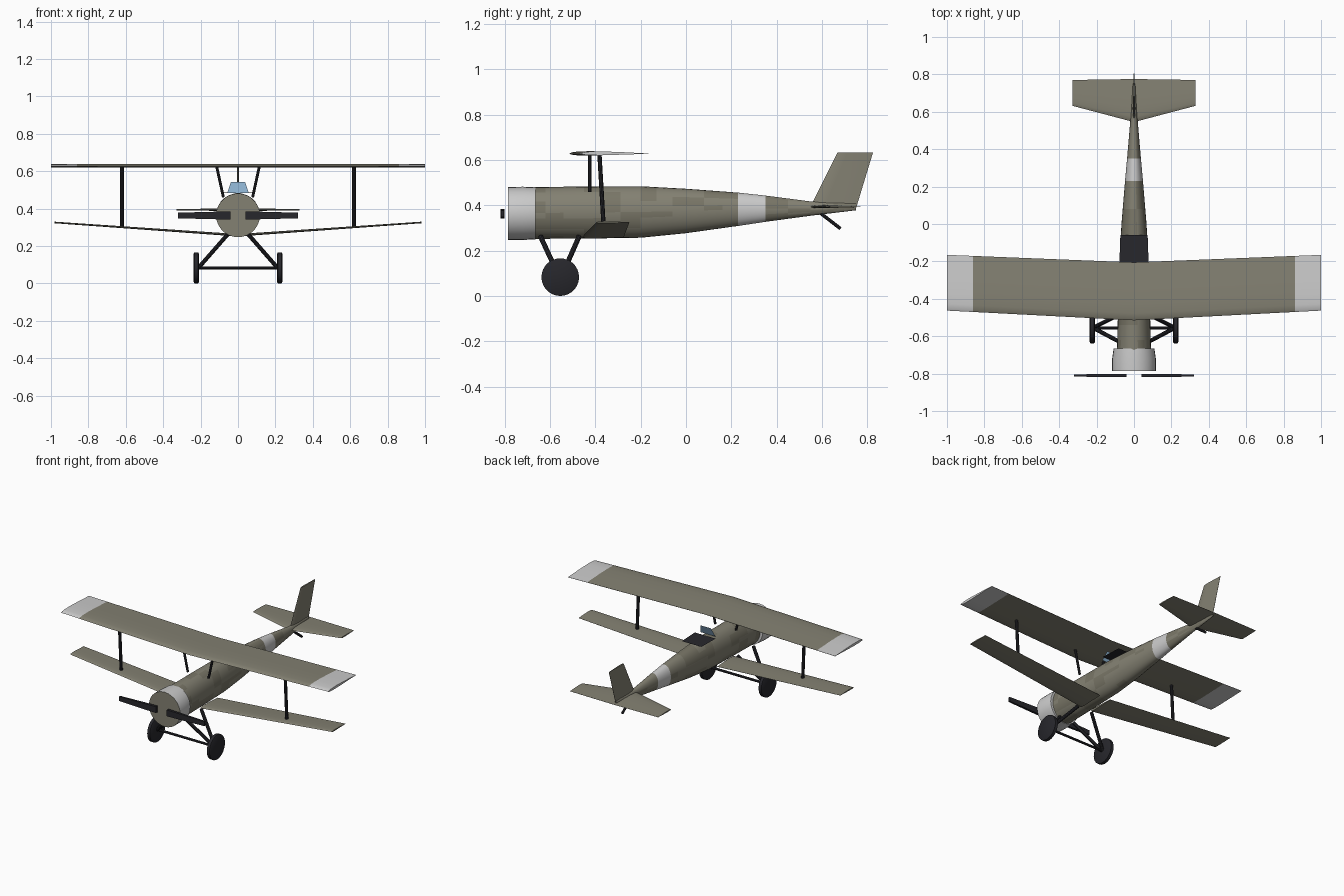
import bpy, math, random
from mathutils import Vector

if "Cube" in bpy.data.objects:
    bpy.data.objects.remove(bpy.data.objects["Cube"])

random.seed(4)


def mat(name, r, g, b):
    m = bpy.data.materials.new(name)
    m.diffuse_color = (r, g, b, 1)
    m.use_nodes = True
    m.node_tree.nodes["Principled BSDF"].inputs["Base Color"].default_value = m.diffuse_color
    return m


OLIVE = mat("olive", 0.23, 0.22, 0.17)
OLIVE2 = mat("olive_dark", 0.19, 0.18, 0.135)
WHITE = mat("white_band", 0.65, 0.65, 0.65)
DARK = mat("dark", 0.02, 0.02, 0.025)
GLASS = mat("glass", 0.25, 0.42, 0.6)


def make(name, verts, faces, mats, pick=None, smooth=True):
    me = bpy.data.meshes.new(name)
    me.from_pydata(verts, [], faces)
    for m in mats:
        me.materials.append(m)
    if pick:
        for p in me.polygons:
            p.material_index = pick(p.center)
    ob = bpy.data.objects.new(name, me)
    bpy.context.collection.objects.link(ob)
    bpy.ops.object.select_all(action='DESELECT')
    ob.select_set(True)
    bpy.context.view_layer.objects.active = ob
    bpy.ops.object.mode_set(mode='EDIT')
    bpy.ops.mesh.select_all(action='SELECT')
    bpy.ops.mesh.normals_make_consistent(inside=False)
    bpy.ops.object.mode_set(mode='OBJECT')
    if smooth:
        bpy.ops.object.shade_smooth_by_angle(angle=math.radians(35))
    return ob


def loft(name, rings, mats, pick=None):
    n = len(rings[0])
    verts = [v for r in rings for v in r]
    faces = [(i * n + j, i * n + (j + 1) % n, (i + 1) * n + (j + 1) % n, (i + 1) * n + j)
             for i in range(len(rings) - 1) for j in range(n)]
    faces += [tuple(range(n)), tuple(range(len(verts) - n, len(verts)))]
    return make(name, verts, faces, mats, pick)


def oval(y, w, zb, zt, n=28):
    return [(w * math.cos(2 * math.pi * k / n), y,
             (zt + zb) / 2 + (zt - zb) / 2 * math.sin(2 * math.pi * k / n)) for k in range(n)]


def mirror(ob):
    m = ob.modifiers.new("mirror", 'MIRROR')
    m.use_axis = (True, False, False)
    return ob


def rod(name, a, b, r=0.01, depth_scale=1.0, sides=10):
    a, b = Vector(a), Vector(b)
    q = (b - a).to_track_quat('Z', 'Y')
    ring = [q @ Vector((r * math.cos(t), r * math.sin(t), 0))
            for t in (2 * math.pi * k / sides for k in range(sides))]
    ring = [Vector((v.x, v.y * depth_scale, v.z)) for v in ring]
    return loft(name, [[a + v for v in ring], [b + v for v in ring]], [DARK])


# airfoil: chord fraction, height as a share of thickness
FOIL = [(0, 0), (0.03, 0.28), (0.12, 0.48), (0.3, 0.55), (0.6, 0.38), (1, 0.03),
        (1, -0.03), (0.6, -0.25), (0.3, -0.4), (0.12, -0.38), (0.03, -0.22)]


def section(x, le, te, z, t):
    return [(x, le + (te - le) * c, z + h * t) for c, h in FOIL]


def wing(name, root, tip, steps, pick=None):
    rings = [section(*[a + (b - a) * s for a, b in zip(root, tip)]) for s in steps]
    return loft(name, rings, [OLIVE, OLIVE2, WHITE], pick)


# fuselage with camouflage blocks and white tail band
keys = [(-0.70, 0.092, 0.252, 0.48), (-0.45, 0.085, 0.253, 0.483), (-0.2, 0.078, 0.257, 0.484),
        (0.0, 0.067, 0.277, 0.473), (0.23, 0.048, 0.309, 0.456), (0.35, 0.037, 0.327, 0.443),
        (0.55, 0.02, 0.354, 0.417), (0.75, 0.006, 0.378, 0.408)]


def station(y):
    for a, b in zip(keys, keys[1:]):
        if y <= b[0] + 1e-6:
            s = (y - a[0]) / (b[0] - a[0])
            return oval(*[p + (q - p) * s for p, q in zip(a, b)])


blocks = {}


def camo(c):
    if 0.23 < c.y < 0.35:
        return 2
    ang = math.atan2(c.z - 0.37, c.x)
    key = (int((c.y + 1) / 0.08), int((ang + 4) / 0.45))
    return blocks.setdefault(key, int(random.random() < 0.35))


ys = [-0.70, -0.62, -0.54, -0.45, -0.37, -0.29, -0.2, -0.13, -0.06, 0.0, 0.08, 0.16, 0.23,
      0.29, 0.35, 0.45, 0.55, 0.65, 0.75]
loft("fuselage", [station(y) for y in ys], [OLIVE, OLIVE2, WHITE], camo)

# engine cowling, white ring with olive nose plate
loft("cowling", [oval(-0.785, 0.117, 0.247, 0.481), oval(-0.72, 0.117, 0.247, 0.482),
                 oval(-0.665, 0.109, 0.25, 0.48)],
     [OLIVE, WHITE], lambda c: 0 if c.y < -0.784 else 1)

# wings
mirror(wing("upper_wing", (0, -0.515, -0.205, 0.628, 0.02), (1, -0.463, -0.165, 0.628, 0.018),
            (0, 0.43, 0.86, 1), lambda c: 2 if 0.86 < c.x else 0))
mirror(wing("lower_wing", (0.04, -0.46, -0.275, 0.259, 0.014), (0.98, -0.395, -0.25, 0.325, 0.009),
            (0, 0.5, 1)))

# tail surfaces
mirror(wing("tailplane", (0, 0.545, 0.775, 0.393, 0.014), (0.33, 0.632, 0.77, 0.393, 0.009),
            (0, 0.5, 1)))
fin_rings = []
for z, le, te, t in ((0.385, 0.545, 0.75, 0.014), (0.632, 0.668, 0.825, 0.01)):
    fin_rings.append([(h * t, le + (te - le) * c, z) for c, h in
                      [(0, 0), (0.12, 0.45), (0.3, 0.5), (1, 0.05), (1, -0.05), (0.3, -0.5), (0.12, -0.45)]])
loft("fin", fin_rings, [OLIVE])
rod("tail_skid", (0, 0.59, 0.368), (0, 0.682, 0.297), 0.008)

# wing struts
mirror(rod("wing_strut", (0.62, -0.363, 0.298), (0.62, -0.382, 0.625), 0.01))
mirror(rod("cabin_strut", (0.078, -0.425, 0.46), (0.114, -0.425, 0.625), 0.008))

# landing gear
mirror(rod("front_gear_leg", (0.055, -0.642, 0.262), (0.21, -0.56, 0.085), 0.011))
mirror(rod("rear_gear_leg", (0.055, -0.472, 0.262), (0.21, -0.55, 0.085), 0.011))
rod("axle", (-0.225, -0.555, 0.083), (0.225, -0.555, 0.083), 0.008)


def disc(x, r, n=28):
    return [(x, -0.555 + r * math.cos(2 * math.pi * k / n), 0.083 + r * math.sin(2 * math.pi * k / n))
            for k in range(n)]


mirror(loft("wheel", [disc(0.209, 0.076), disc(0.213, 0.083), disc(0.233, 0.083), disc(0.237, 0.076)], [DARK]))

# two separate propeller blades
for s in (-1, 1):
    rings = [[(s * x, -0.81 + a * t, 0.363 + b * h) for a, b in ((-1, -1), (1, -1), (1, 1), (-1, 1))]
             for x, t, h in ((0.04, 0.009, 0.021), (0.13, 0.008, 0.020), (0.32, 0.006, 0.015))]
    loft("propeller_blade", rings, [DARK])

# cockpit panel and windshield
make("cockpit_opening", [(-0.078, -0.205, 0.486), (0.078, -0.205, 0.486),
                         (0.073, -0.06, 0.484), (-0.073, -0.06, 0.484)], [(0, 1, 2, 3)], [DARK], smooth=False)
make("windshield", [(-0.057, -0.235, 0.483), (0.057, -0.235, 0.483),
                    (0.038, -0.21, 0.543), (-0.038, -0.21, 0.543)], [(0, 1, 2, 3)], [GLASS], smooth=False)
